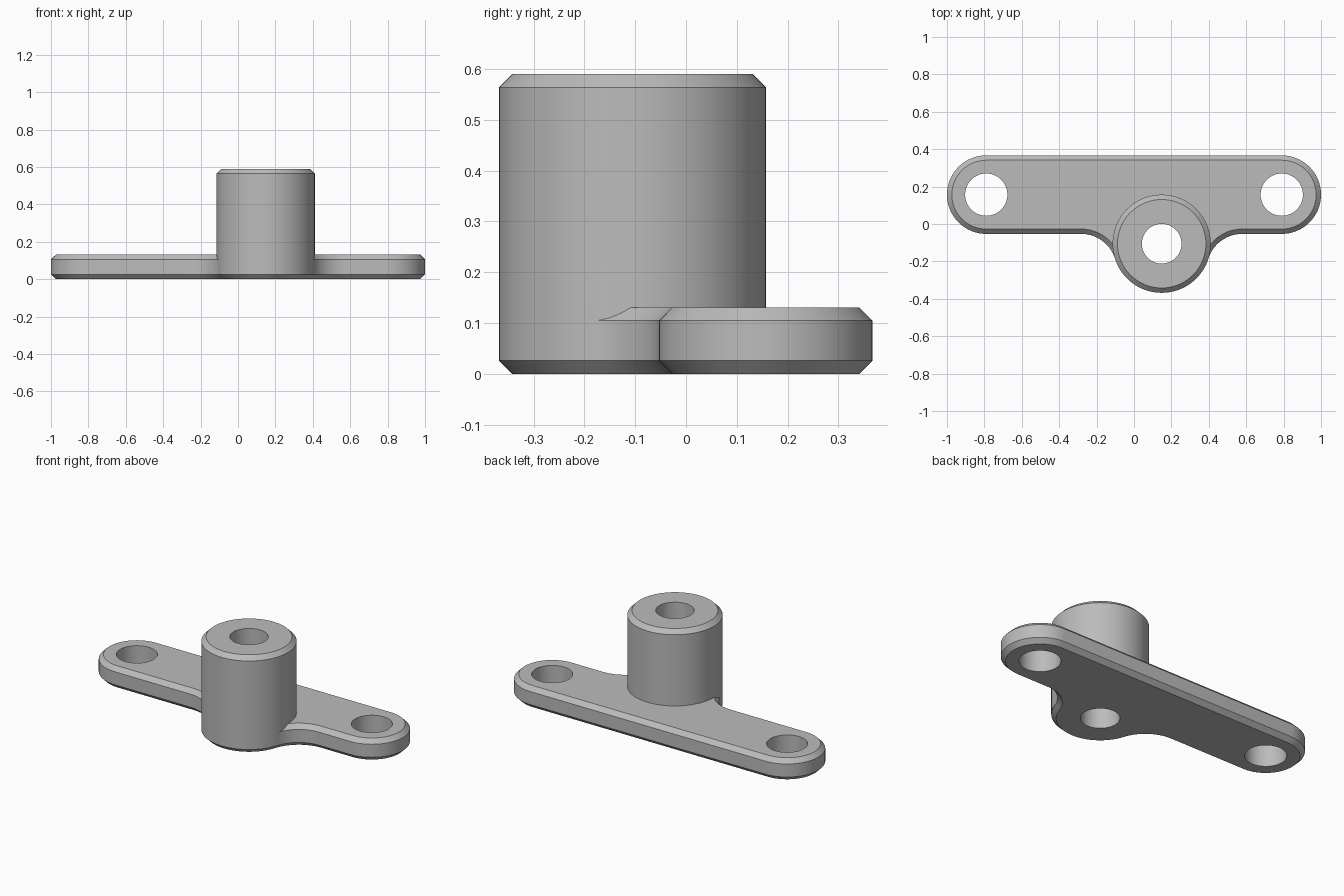
import bpy, bmesh
from math import cos, sin, radians, degrees, atan2, sqrt

if "Cube" in bpy.data.objects:
    bpy.data.objects.remove(bpy.data.objects["Cube"], do_unlink=True)

# Main dimensions
END_X, END_Y, END_R = 0.79, 0.157, 0.21
BOSS_X, BOSS_Y, BOSS_R = 0.148, -0.1055, 0.262
FILLET_R = 0.19
PLATE_H, BOSS_H, BEVEL = 0.131, 0.59, 0.026

grey = bpy.data.materials.new("grey metal")
grey.use_nodes = True
colour = (0.5, 0.5, 0.5, 1)
grey.diffuse_color = colour
grey.node_tree.nodes["Principled BSDF"].inputs["Base Color"].default_value = colour


def arc(cx, cy, r, start, end, steps):
    angles = [radians(start + (end - start) * i / steps) for i in range(steps + 1)]
    return [(cx + r * cos(a), cy + r * sin(a)) for a in angles]


def plate_outline(inset):
    """Rounded bar with a round lobe blended in by two fillets."""
    fillet_y = END_Y - END_R - FILLET_R
    rise = BOSS_Y - fillet_y
    dx = sqrt((BOSS_R + FILLET_R) ** 2 - rise ** 2)
    touch = degrees(atan2(rise, dx))
    end_r, fillet_r, boss_r = END_R - inset, FILLET_R + inset, BOSS_R - inset
    points = arc(END_X, END_Y, end_r, -90, 90, 32)
    points += arc(-END_X, END_Y, end_r, 90, 270, 32)
    points += arc(BOSS_X - dx, fillet_y, fillet_r, 90, touch, 14)
    points += arc(BOSS_X, BOSS_Y, boss_r, 180 + touch, 360 - touch, 32)[1:-1]
    points += arc(BOSS_X + dx, fillet_y, fillet_r, 180 - touch, 90, 14)
    return points


def circle(cx, cy, r):
    return arc(cx, cy, r, 0, 360, 72)[:-1]


def loft(name, layers):
    """Solid through stacked outlines, each given as (points, z)."""
    bm = bmesh.new()
    rings = [[bm.verts.new((x, y, z)) for x, y in pts] for pts, z in layers]
    bm.faces.new(rings[0][::-1])
    bm.faces.new(rings[-1])
    for low, high in zip(rings, rings[1:]):
        for i in range(len(low)):
            j = (i + 1) % len(low)
            bm.faces.new((low[i], low[j], high[j], high[i]))
    mesh = bpy.data.meshes.new(name)
    bm.to_mesh(mesh)
    bm.free()
    mesh.materials.append(grey)
    obj = bpy.data.objects.new(name, mesh)
    bpy.context.collection.objects.link(obj)
    return obj


def combine(target, tool, operation):
    mod = target.modifiers.new(operation, 'BOOLEAN')
    mod.operation, mod.solver, mod.object = operation, 'EXACT', tool
    bpy.context.view_layer.objects.active = target
    bpy.ops.object.modifier_apply(modifier=mod.name)
    bpy.data.objects.remove(tool, do_unlink=True)


# Base plate with bevelled top and bottom rims
bracket = loft("mounting_bracket", [
    (plate_outline(BEVEL), 0),
    (plate_outline(0), BEVEL),
    (plate_outline(0), PLATE_H - BEVEL),
    (plate_outline(BEVEL), PLATE_H),
])

# Upright boss, a hair wider than the lobe so the walls merge cleanly
boss_r = BOSS_R + 0.0005
boss = loft("boss", [
    (circle(BOSS_X, BOSS_Y, boss_r), BEVEL),
    (circle(BOSS_X, BOSS_Y, boss_r), BOSS_H - BEVEL),
    (circle(BOSS_X, BOSS_Y, boss_r - BEVEL), BOSS_H),
])
combine(bracket, boss, 'UNION')

# Two screw holes and the boss bore
for x, y, r in ((-END_X, END_Y, 0.113), (END_X, END_Y, 0.113), (BOSS_X, BOSS_Y, 0.106)):
    cutter = loft("hole_cutter", [(circle(x, y, r), -0.1), (circle(x, y, r), 0.8)])
    cutter.hide_render = True
    combine(bracket, cutter, 'DIFFERENCE')

# Smooth curved walls, crisp bevels
bpy.ops.object.select_all(action='DESELECT')
bracket.select_set(True)
bpy.context.view_layer.objects.active = bracket
bpy.ops.object.shade_smooth_by_angle(angle=radians(30))
